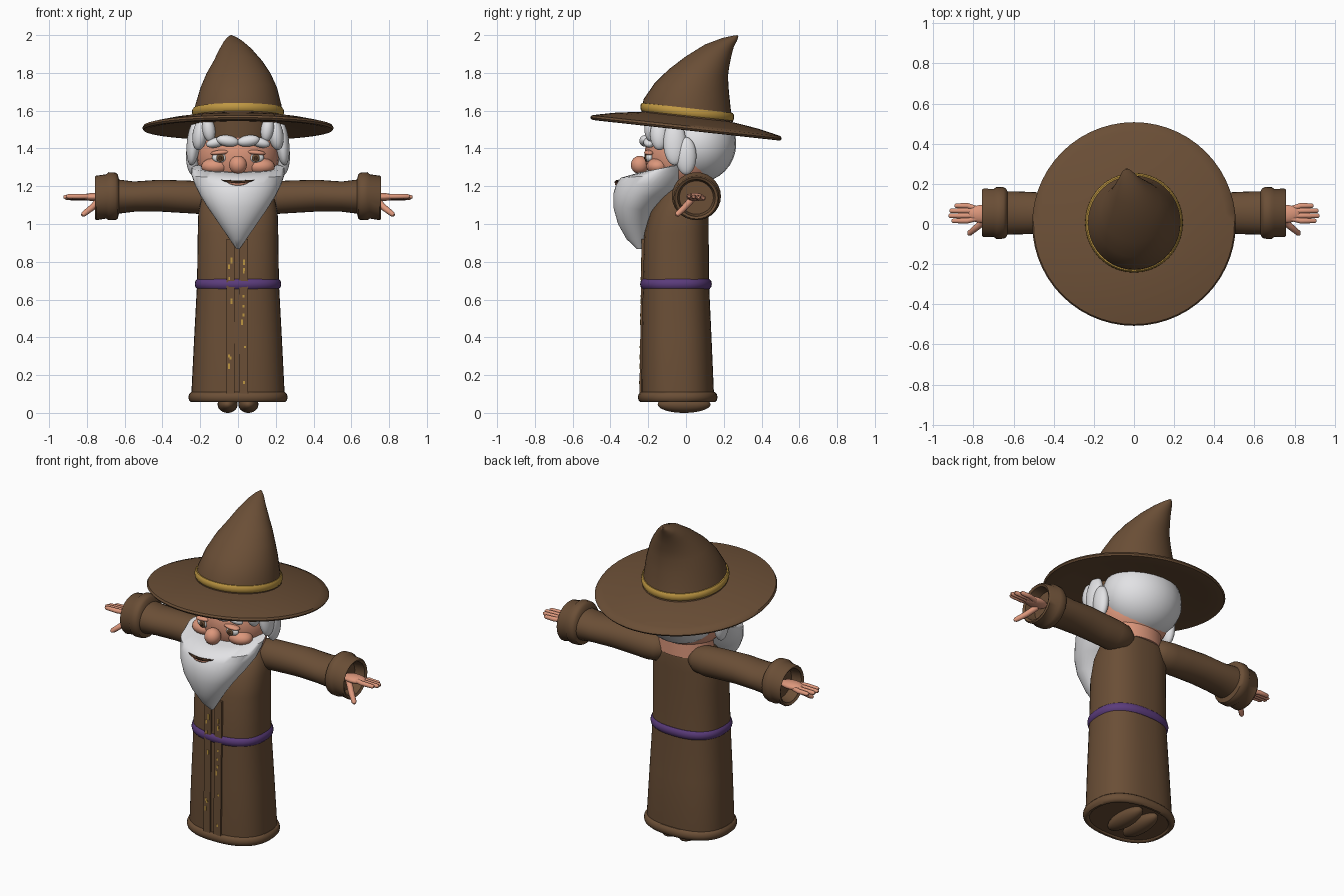
import bpy, bmesh, math, random
from mathutils import Vector, Matrix

random.seed(4)


def material(name, rgb):
    m = bpy.data.materials.new(name)
    m.diffuse_color = (*rgb, 1)
    return m


BROWN = material("robe brown", (0.145, 0.077, 0.037))
WHITE = material("hair white", (0.76, 0.76, 0.78))
SKIN = material("skin", (0.72, 0.31, 0.20))
GOLD = material("gold", (0.52, 0.31, 0.055))
PURPLE = material("belt purple", (0.105, 0.045, 0.20))
DARK = material("dark brown", (0.06, 0.028, 0.014))
EYE = material("eye white", (0.85, 0.85, 0.85))


def finish(bm, name, mat):
    bmesh.ops.recalc_face_normals(bm, faces=bm.faces)
    me = bpy.data.meshes.new(name)
    bm.to_mesh(me)
    bm.free()
    me.materials.append(mat)
    ob = bpy.data.objects.new(name, me)
    bpy.context.collection.objects.link(ob)
    bpy.ops.object.select_all(action='DESELECT')
    ob.select_set(True)
    bpy.context.view_layer.objects.active = ob
    bpy.ops.object.shade_smooth_by_angle(angle=math.radians(45))
    return ob


def skin(name, rings, mat, closed=False):
    """Bridge rings of points into a surface, capped unless it closes on itself."""
    bm = bmesh.new()
    vs = [[bm.verts.new(p) for p in r] for r in rings]
    n = len(vs[0])
    pairs = list(zip(vs, vs[1:]))
    if closed:
        pairs.append((vs[-1], vs[0]))
    else:
        bm.faces.new(vs[0])
        bm.faces.new(vs[-1])
    for a, b in pairs:
        for i in range(n):
            j = (i + 1) % n
            bm.faces.new((a[i], a[j], b[j], b[i]))
    return finish(bm, name, mat)


def oval(front, back, rx, cx=0.0, power=2.0, n=40):
    """Ring through a front and a back (y, z) point with half width rx."""
    pts = []
    for i in range(n):
        a = 2 * math.pi * i / n
        c, s = math.cos(a), math.sin(a)
        u = math.copysign(abs(c) ** (2 / power), c)
        v = math.copysign(abs(s) ** (2 / power), s)
        t = (v + 1) / 2
        pts.append((cx + rx * u, front[0] + (back[0] - front[0]) * t,
                    front[1] + (back[1] - front[1]) * t))
    return pts


def ball(name, loc, r, mat, rot=0.0):
    bm = bmesh.new()
    bmesh.ops.create_uvsphere(bm, u_segments=24, v_segments=16, radius=1)
    bm.transform(Matrix.Translation(loc) @ Matrix.Rotation(rot, 4, 'Y')
                 @ Matrix.Diagonal((*r, 1)))
    return finish(bm, name, mat)


def tube(name, pts, radii, mat, n=12):
    pts = [Vector(p) for p in pts]
    rings = []
    for i, (p, r) in enumerate(zip(pts, radii)):
        d = (pts[min(i + 1, len(pts) - 1)] - pts[max(i - 1, 0)]).normalized()
        u = d.cross(Vector((0, 0.3, 1))).normalized()
        v = d.cross(u)
        rings.append([p + r * (u * math.cos(2 * math.pi * k / n) + v * math.sin(2 * math.pi * k / n))
                      for k in range(n)])
    return skin(name, rings, mat)


# Robe body: z, front y, back y, half width
robe = [(0.065, -0.235, 0.145, 0.245), (0.1, -0.237, 0.148, 0.247), (0.4, -0.235, 0.135, 0.232),
        (0.68, -0.230, 0.122, 0.217), (0.95, -0.222, 0.12, 0.213), (1.06, -0.19, 0.12, 0.21),
        (1.13, -0.15, 0.12, 0.195), (1.18, -0.12, 0.115, 0.165), (1.21, -0.1, 0.1, 0.12)]
skin("robe", [oval((f, z), (b, z), w, power=2.5) for z, f, b, w in robe], BROWN)


# Rolled rings around the robe
def band(name, z, f, b, w, h, t, mat):
    rings = [oval((f - t * math.cos(a), z + h * math.sin(a)), (b + t * math.cos(a), z + h * math.sin(a)),
                  w + t * math.cos(a), power=2.4) for a in [math.pi * k / 5 for k in range(10)]]
    skin(name, rings, mat, closed=True)


band("robe_hem", 0.083, -0.235, 0.147, 0.243, 0.028, 0.02, BROWN)
band("belt", 0.682, -0.226, 0.12, 0.212, 0.027, 0.017, PURPLE)


# Front trim strips and their gold flecks
def plate(name, x0, x1, z0, z1, y0, y1, mat, depth=0.009):
    ring = lambda z, y: [(x0, y - depth, z), (x1, y - depth, z), (x1, y + 0.03, z), (x0, y + 0.03, z)]
    skin(name, [ring(z0, y0), ring(z1, y1)], mat)


def front_y(z):
    return -0.2375 + 0.0125 * (z - 0.1) / 0.85


for x0, x1 in ((-0.062, -0.018), (0.006, 0.054)):
    plate("front_trim", x0, x1, 0.1, 0.92, front_y(0.1), front_y(0.92), BROWN)
    for k in range(9):
        z = random.uniform(0.12, 0.85)
        x = (x0 + x1) / 2 + random.uniform(-0.01, 0.01)
        plate("gold_fleck", x - 0.005, x + 0.005, z, z + random.uniform(0.01, 0.03),
              front_y(z), front_y(z), GOLD, 0.011)

# Neck, head, nose
skin("neck", [oval((-0.13, z), (0.13, z), w) for z, w in ((1.15, 0.17), (1.22, 0.165), (1.32, 0.16))], SKIN)
ball("head", (0, -0.02, 1.36), (0.218, 0.2, 0.2), SKIN)
ball("nose", (0, -0.245, 1.313), (0.047, 0.047, 0.048), SKIN)

# Hair on the back of the head
ball("hair_back", (0, 0.063, 1.425), (0.24, 0.203, 0.205), WHITE)

for s in (-1, 1):
    # Face details and hair locks
    ball("cheek", (s * 0.12, -0.15, 1.305), (0.075, 0.06, 0.045), SKIN)
    ball("eye", (s * 0.094, -0.192, 1.352), (0.043, 0.022, 0.028), EYE)
    ball("iris", (s * 0.094, -0.211, 1.35), (0.02, 0.008, 0.021), BROWN)
    ball("pupil", (s * 0.094, -0.217, 1.35), (0.009, 0.005, 0.010), DARK)
    ball("eyelid", (s * 0.094, -0.194, 1.378), (0.052, 0.028, 0.014), SKIN, s * 0.1)
    ball("eyebrow", (s * 0.055, -0.215, 1.44), (0.06, 0.032, 0.03), WHITE, -s * 0.15)
    ball("eyebrow_tip", (s * 0.115, -0.195, 1.432), (0.055, 0.03, 0.026), WHITE, s * 0.25)
    ball("hair_lock", (s * 0.155, -0.185, 1.50), (0.034, 0.035, 0.065), WHITE, s * 0.15)
    ball("hair_lock", (s * 0.2, -0.14, 1.475), (0.04, 0.05, 0.085), WHITE, -s * 0.15)
    ball("hair_lock", (s * 0.235, -0.06, 1.43), (0.036, 0.06, 0.12), WHITE, -s * 0.1)
    ball("hair_lock", (s * 0.24, 0.0, 1.36), (0.035, 0.055, 0.1), WHITE)

    # Sleeve with a rounded shoulder: x, height centre, half depth, half height
    sleeve = [(0.075, 1.14, 0.02, 0.02), (0.09, 1.14, 0.055, 0.05), (0.13, 1.14, 0.082, 0.078),
              (0.2, 1.14, 0.09, 0.087), (0.3, 1.145, 0.092, 0.086), (0.42, 1.15, 0.1, 0.084),
              (0.55, 1.145, 0.106, 0.08), (0.63, 1.145, 0.108, 0.09), (0.637, 1.145, 0.122, 0.118),
              (0.65, 1.147, 0.128, 0.126), (0.685, 1.147, 0.13, 0.127), (0.698, 1.146, 0.12, 0.117),
              (0.75, 1.138, 0.121, 0.118), (0.758, 1.138, 0.114, 0.111), (0.75, 1.138, 0.1, 0.098),
              (0.69, 1.14, 0.09, 0.088)]
    skin("sleeve", [[(s * x, 0.055 + ry * math.cos(a), z + rz * math.sin(a))
                     for a in [2 * math.pi * k / 28 for k in range(28)]] for x, z, ry, rz in sleeve], BROWN)

    # Hand
    ball("palm", (s * 0.755, 0.05, 1.143), (0.075, 0.045, 0.022), SKIN)
    for k, tip in enumerate((0.91, 0.925, 0.92, 0.895)):
        y = 0.016 + 0.025 * k
        z = 1.146 - 0.003 * k
        tube("finger", [(s * 0.77, 0.03 + 0.014 * k, z), (s * 0.83, y, z), (s * (tip - 0.01), y, z), (s * tip, y, z)],
             (0.013, 0.014, 0.012, 0.006), SKIN)
    tube("thumb", [(s * 0.73, 0.03, 1.13), (s * 0.775, -0.01, 1.085), (s * 0.818, -0.045, 1.052),
                   (s * 0.826, -0.052, 1.046)], (0.018, 0.017, 0.014, 0.006), SKIN)

    # Shoe
    ball("shoe", (s * 0.055, -0.01, 0.045), (0.053, 0.14, 0.045), BROWN)

# Beard: front point, back point, half width
beard = [((-0.26, 0.868), (-0.235, 0.868), 0.008), ((-0.315, 0.92), (-0.215, 0.92), 0.045),
         ((-0.36, 1.0), (-0.2, 1.0), 0.1), ((-0.385, 1.09), (-0.17, 1.07), 0.155),
         ((-0.385, 1.16), (-0.08, 1.14), 0.2), ((-0.368, 1.215), (0.0, 1.2), 0.228),
         ((-0.345, 1.245), (0.03, 1.27), 0.245), ((-0.25, 1.272), (0.03, 1.325), 0.245),
         ((-0.2, 1.275), (0.0, 1.33), 0.2)]
skin("beard", [oval(f, b, w) for f, b, w in beard], WHITE)


# Mouth line and lip on the beard
def smile(name, z, half, r, mat):
    xs = [half * (k / 6 - 1) for k in range(13)]
    tube(name, [(x, -0.184 - 0.186 * math.sqrt(1 - (x / 0.23) ** 2), z + 0.012 * (x / half) ** 2) for x in xs],
         [r * (1.05 - abs(x / half) ** 3) for x in xs], mat, 8)


smile("mouth", 1.222, 0.088, 0.008, DARK)
smile("lower_lip", 1.211, 0.06, 0.007, SKIN)

# Hat lining over the forehead
skin("hat_lining", [oval((-0.215, 1.458), (0.1, 1.45), 0.19), oval((-0.225, 1.56), (0.1, 1.54), 0.2)], BROWN)


# Tilted hat brim: radius, height offset
def brim_ring(r, h):
    return oval((-r, 1.512 + h + 0.11 * r), (r, 1.512 + h - 0.11 * r), r, n=56)


brim = [(0.2, 0.01), (0.3, 0.003), (0.4, -0.008), (0.48, -0.016), (0.5, -0.014), (0.507, -0.004),
        (0.5, 0.008), (0.46, 0.018), (0.38, 0.035), (0.3, 0.047), (0.2, 0.06)]
skin("hat_brim", [brim_ring(r, h) for r, h in brim], BROWN)

# Curved hat crown: front point, back point, half width, sideways shift
crown = [((-0.236, 1.59), (0.25, 1.54), 0.238, 0), ((-0.225, 1.66), (0.238, 1.6), 0.228, 0.002),
         ((-0.165, 1.747), (0.227, 1.7), 0.202, 0.004), ((-0.09, 1.82), (0.222, 1.78), 0.168, 0.003),
         ((0.0, 1.888), (0.228, 1.83), 0.13, 0), ((0.1, 1.95), (0.238, 1.88), 0.09, -0.012),
         ((0.19, 1.984), (0.252, 1.935), 0.052, -0.025), ((0.245, 1.996), (0.27, 1.97), 0.026, -0.033),
         ((0.272, 2.0), (0.277, 1.992), 0.006, -0.036)]
skin("hat_crown", [oval(f, b, w, c) for f, b, w, c in crown], BROWN)

# Gold hat band
rings = []
for a in [math.pi * k / 5 for k in range(10)]:
    t, h = 0.012 * math.cos(a), 0.023 * math.sin(a)
    rings.append(oval((-0.23 - t, 1.619 + h), (0.243 + t, 1.566 + h), 0.232 + t))
skin("hat_band", rings, GOLD, closed=True)
